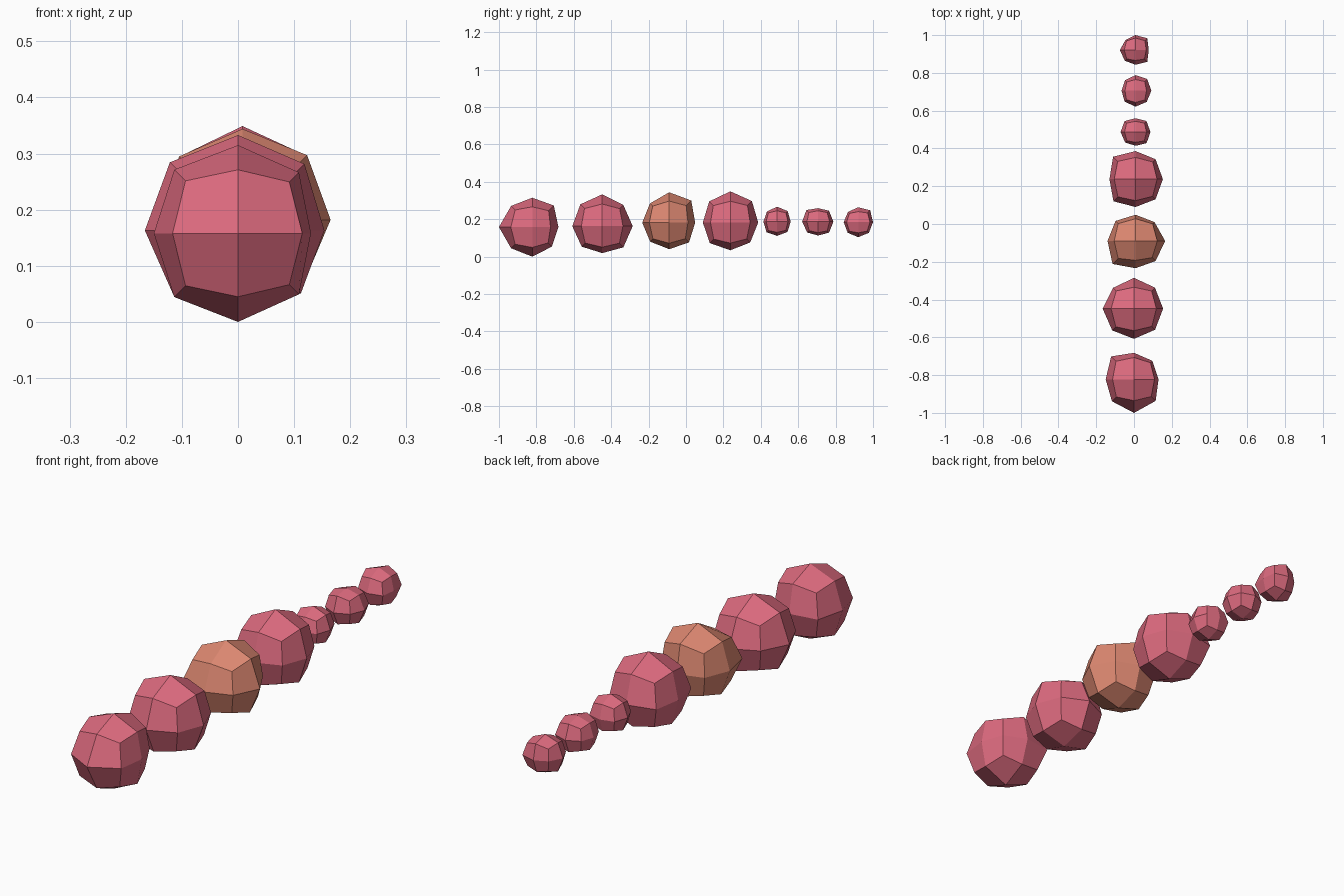
import bpy, bmesh
from mathutils import Vector

if "Cube" in bpy.data.objects:
    bpy.data.objects.remove(bpy.data.objects["Cube"])


def flat_colour(name, rgb):
    m = bpy.data.materials.new(name)
    m.diffuse_color = (*rgb, 1)
    m.use_nodes = True
    m.node_tree.nodes["Principled BSDF"].inputs["Base Color"].default_value = m.diffuse_color
    return m


pink = flat_colour("rose pink", (0.72, 0.145, 0.21))
orange = flat_colour("clay orange", (0.72, 0.245, 0.165))

# directions measured by the two outlines: ground-plan ring, then side ring
PLAN = [(1, 0, 0), (1, 1, 0), (0, 1, 0), (-1, 1, 0),
        (-1, 0, 0), (-1, -1, 0), (0, -1, 0), (1, -1, 0)]
SIDE = [(0, 1, 1), (0, 0, 1), (0, -1, 1), (0, -1, -1), (0, 0, -1), (0, 1, -1)]


def segment(name, centre, plan, side, mat):
    """Faceted ball: once-divided cube, each point pushed out to its radius."""
    radius = {d: r / 1000 for d, r in zip(PLAN + SIDE, plan + side)}
    mean = sum(radius.values()) / len(radius)
    for x in (-1, 1):
        for z in (-1, 1):
            radius[x, 0, z] = (radius[x, 0, 0] + radius[0, 0, z] + mean) / 3 * 1.04
    for x in (-1, 1):
        for y in (-1, 1):
            for z in (-1, 1):
                radius[x, y, z] = (radius[x, y, 0] + radius[0, y, z] + radius[x, 0, z]) / 3

    bm = bmesh.new()
    bmesh.ops.create_cube(bm, size=2)
    bmesh.ops.subdivide_edges(bm, edges=bm.edges[:], cuts=1, use_grid_fill=True)
    for v in bm.verts:
        key = tuple(round(c) for c in v.co)
        v.co = Vector(key).normalized() * radius[key]
    bmesh.ops.recalc_face_normals(bm, faces=bm.faces[:])
    me = bpy.data.meshes.new(name)
    bm.to_mesh(me)
    bm.free()
    me.materials.append(mat)
    ob = bpy.data.objects.new(name, me)
    ob.location = centre
    bpy.context.collection.objects.link(ob)


# large segments, front to back
segment("front_large_segment", (0, -0.822, 0.158),
        [130, 138, 140, 171, 150, 165, 178, 162], [163, 157, 160, 160, 158, 148], pink)
segment("second_large_segment", (0, -0.448, 0.163),
        [154, 157, 163, 156, 166, 163, 160, 158], [160, 170, 165, 155, 144, 160], pink)
segment("orange_middle_segment", (0.008, -0.09, 0.182),
        [157, 142, 139, 150, 148, 172, 144, 150], [167, 162, 145, 144, 142, 150], orange)
segment("fourth_large_segment", (0.008, 0.237, 0.182),
        [145, 150, 149, 168, 138, 165, 147, 150], [163, 167, 160, 155, 148, 150], pink)

# small tail segments
segment("first_small_segment", (0.008, 0.487, 0.187),
        [79, 82, 73, 82, 79, 78, 73, 83], [80, 80, 77, 80, 76, 78], pink)
segment("middle_small_segment", (0.008, 0.706, 0.187),
        [84, 87, 82, 78, 74, 82, 85, 84], [83, 72, 88, 82, 74, 83], pink)
segment("end_small_segment", (0.008, 0.921, 0.184),
        [70, 88, 79, 75, 83, 80, 78, 88], [90, 80, 78, 80, 80, 80], pink)
